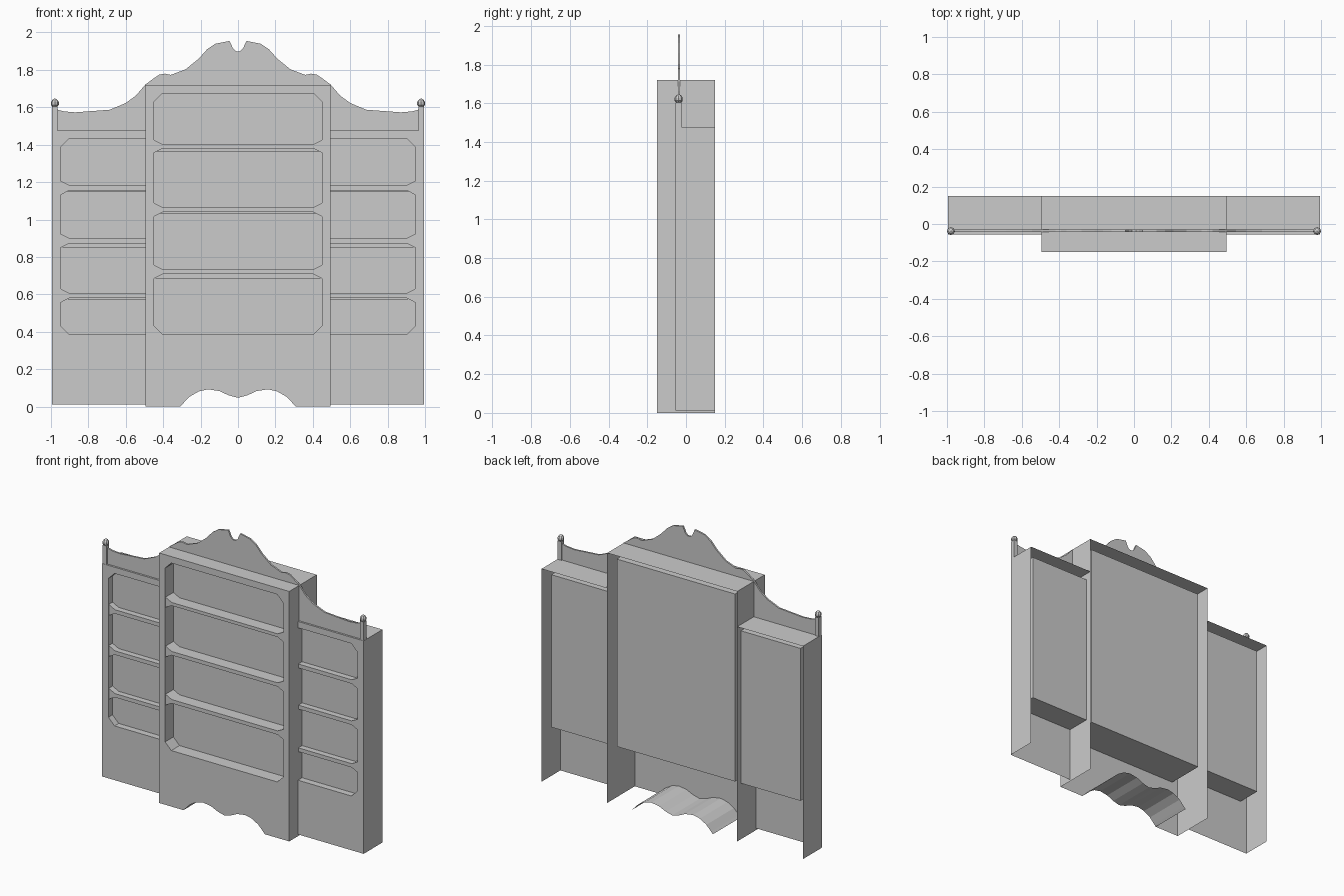
import bpy, bmesh, math
from mathutils import Vector

if "Cube" in bpy.data.objects:
    bpy.data.objects.remove(bpy.data.objects["Cube"])


def make(name, build):
    bm = bmesh.new()
    build(bm)
    bmesh.ops.remove_doubles(bm, verts=bm.verts, dist=1e-5)
    bmesh.ops.recalc_face_normals(bm, faces=bm.faces)
    me = bpy.data.meshes.new(name)
    bm.to_mesh(me)
    bm.free()
    ob = bpy.data.objects.new(name, me)
    bpy.context.collection.objects.link(ob)
    return ob


def face(bm, pts):
    return bm.faces.new([bm.verts.new(p) for p in pts])


def sheet(bm, pts, y):
    """Flat polygon in the xz plane"""
    return face(bm, [(x, y, z) for x, z in pts])


def ribbon(bm, pts, y0, y1):
    """Open profile in xz swept along y"""
    for (xa, za), (xb, zb) in zip(pts, pts[1:]):
        face(bm, [(xa, y0, za), (xb, y0, zb), (xb, y1, zb), (xa, y1, za)])


def slab(name, pts, y0, y1):
    """Closed profile in xz extruded along y"""
    def build(bm):
        sheet(bm, pts, y0)
        sheet(bm, pts, y1)
        ribbon(bm, pts + pts[:1], y0, y1)
    return make(name, build)


def mirror(half):
    """Complete a left half profile that ends on x = 0"""
    return half + [(-x, z) for x, z in reversed(half) if x != 0]


def panel_with_hole(bm, outer, hole, y):
    edges = []
    for loop in (outer, hole):
        vs = [bm.verts.new((x, y, z)) for x, z in loop]
        edges += [bm.edges.new((vs[i - 1], vs[i])) for i in range(len(vs))]
    bmesh.ops.triangle_fill(bm, use_beauty=True, use_dissolve=False, edges=edges)


BACK, BOX_BACK = 0.15, 0.11
W, FRONT, TOP = 0.495, -0.15, 1.72
SX, SFRONT, STOP, SBOT = 0.995, -0.055, 1.477, 0.012
SILL, C, FLARE = 0.385, 0.047, 0.024

# Centre case: front with scalloped foot and chamfered opening, sides and top
foot = mirror([(-.31, 0), (-.295, .015), (-.26, .052), (-.21, .081), (-.16, .092),
               (-.1, .083), (-.05, .06), (0, .047)])
hx, hz = 0.45, 1.675
hole = [(-hx, SILL + C), (-hx + C, SILL), (hx - C, SILL), (hx, SILL + C),
        (hx, hz - C), (hx - C, hz), (-hx + C, hz), (-hx, hz - C)]


def centre_case(bm):
    panel_with_hole(bm, [(-W, 0)] + foot + [(W, 0), (W, TOP), (-W, TOP)], hole, FRONT)
    ribbon(bm, [(-W, 0), (-W, TOP), (W, TOP), (W, 0)], FRONT, BACK)


make("centre_case", centre_case)
make("foot_scallop", lambda bm: ribbon(bm, foot, FRONT, BACK))


# Centre inner box and chamfered corners of the recess
def centre_box(bm):
    rect = [(-hx, SILL), (hx, SILL), (hx, hz), (-hx, hz)]
    sheet(bm, rect, BOX_BACK)
    ribbon(bm, rect + rect[:1], FRONT, BOX_BACK)


make("centre_box", centre_box)
BOOK = FRONT + 0.09
SBOOK = SFRONT + 0.045
for i in (0, 2, 4, 6):
    make("centre_corner", lambda bm: ribbon(bm, hole[i:i + 2], FRONT, BOOK))

# Centre shelves with flared ends
for t, b in ((1.402, 1.38), (1.065, 1.039), (.734, .708)):
    pts = [(-hx, t + FLARE), (-hx + C, t), (hx - C, t), (hx, t + FLARE),
           (hx, b - FLARE), (hx - C, b), (-hx + C, b), (-hx, b - FLARE)]
    slab("centre_shelf", pts, FRONT + 0.005, BOOK + 0.02)

# Rows of contents behind the shelf fronts
for b, t in ((SILL, .686), (.734, 1.033), (1.065, 1.364), (1.402, hz)):
    make("centre_row", lambda bm: sheet(bm, [(-hx, b), (hx, b), (hx, t), (-hx, t)], BOOK))

# Side cases, the same on both sides
ox, oz = 0.948, 1.434
for s, side in ((-1, "left"), (1, "right")):
    def m(pts):
        return [(s * x, z) for x, z in pts]

    opening = [(W, oz), (ox - C, oz), (ox, oz - C), (ox, SILL + C), (ox - C, SILL), (W, SILL)]

    def side_case(bm):
        sheet(bm, m([(W, SBOT), (SX, SBOT), (SX, STOP), (W, STOP)] + opening), SFRONT)
        ribbon(bm, m([(W, STOP), (SX, STOP), (SX, SBOT)]), SFRONT, BACK)

    def side_box(bm):
        rect = m([(W, SILL), (ox, SILL), (ox, oz), (W, oz)])
        sheet(bm, rect, BOX_BACK)
        ribbon(bm, rect, SFRONT, BOX_BACK)

    make(side + "_case", side_case)
    make(side + "_box", side_box)
    for i in (1, 3):
        make(side + "_corner", lambda bm: ribbon(bm, m(opening[i:i + 2]), SFRONT, SBOOK))
    for t, b in ((1.183, 1.156), (.90, .873), (.606, .58)):
        slab(side + "_shelf", m([(W, t), (ox - C, t), (ox, t + FLARE), (ox, b - FLARE),
                                 (ox - C, b), (W, b)]), SFRONT + 0.004, SBOOK + 0.02)
    for b, t in ((SILL, .575), (.606, .852), (.90, 1.15), (1.183, oz)):
        make(side + "_row", lambda bm: sheet(bm, m([(W, b), (ox, b), (ox, t), (W, t)]), SBOOK))

    # Corner post
    px, py, pw = 0.979, -0.038, 0.015
    slab(side + "_post", m([(px - pw, STOP), (px + pw, STOP), (px + pw, 1.605), (px - pw, 1.605)]),
         py - pw, py + pw)

    # Turned finial
    def finial(bm):
        prof = [(.010, 1.60), (.021, 1.613), (.021, 1.628), (.012, 1.641), (0, 1.648)]
        vs = [bm.verts.new((s * px + r, py, z)) for r, z in prof]
        es = [bm.edges.new(p) for p in zip(vs, vs[1:])]
        bmesh.ops.spin(bm, geom=vs + es, cent=(s * px, py, 0), axis=(0, 0, 1),
                       angle=2 * math.pi, steps=8, use_duplicate=False)
    make(side + "_finial", finial)

# Carved crest board
crest = mirror([(-.975, 1.59), (-.93, 1.578), (-.87, 1.573), (-.685, 1.587), (-.60, 1.623),
                (-.545, 1.663), (-.495, 1.722), (-.45, 1.755), (-.42, 1.775), (-.39, 1.78),
                (-.36, 1.773), (-.28, 1.803), (-.21, 1.86), (-.165, 1.91), (-.12, 1.94),
                (-.045, 1.955), (-.027, 1.915), (-.012, 1.90), (0, 1.899)])
base = [(.975, STOP), (W, STOP), (W, 1.71), (-W, 1.71), (-W, STOP), (-.975, STOP)]
slab("crest_board", crest + base, -0.042, -0.030)
